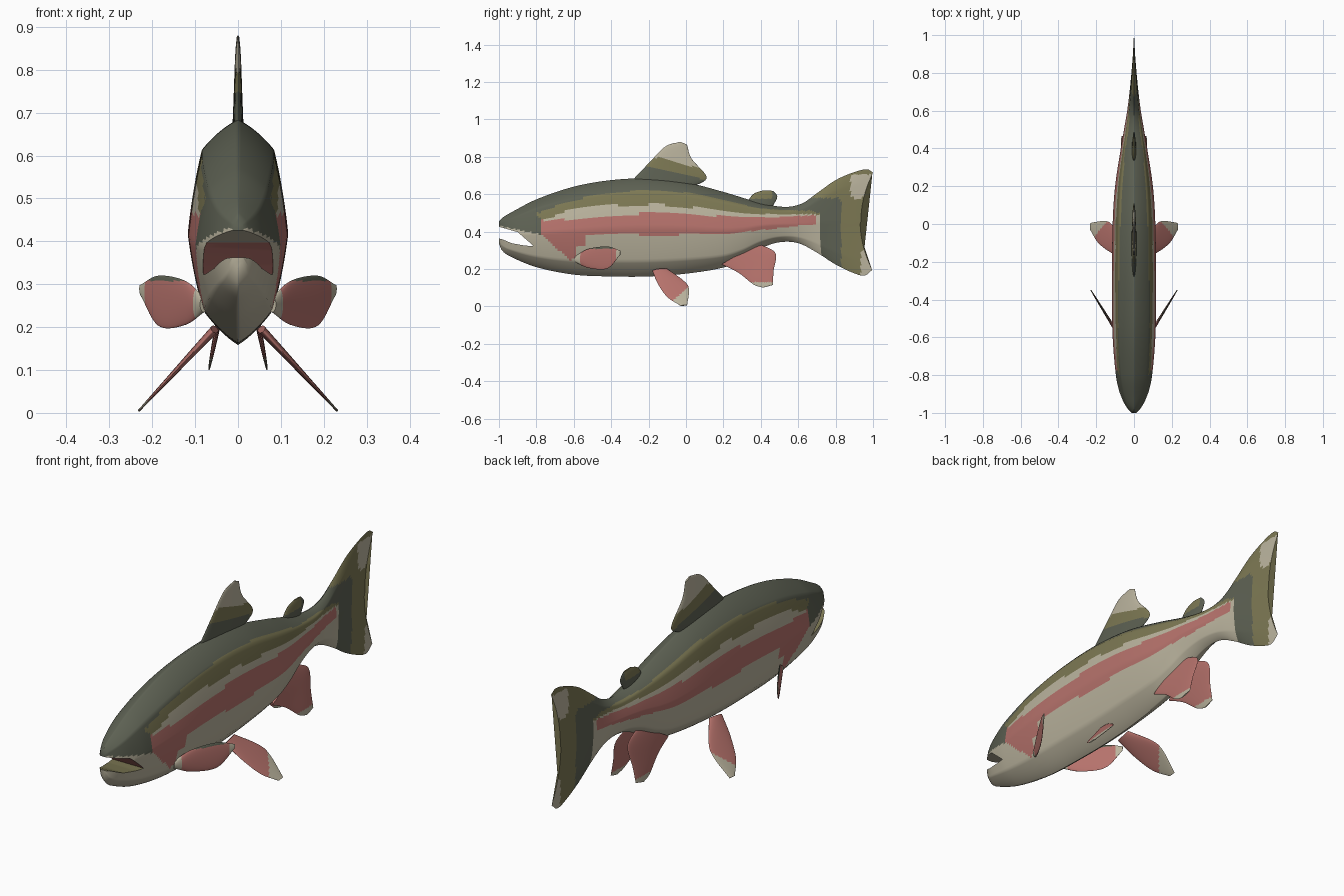
import bpy, bmesh, math
from mathutils import Vector

if "Cube" in bpy.data.objects:
    bpy.data.objects.remove(bpy.data.objects["Cube"])

# ---- colours ----
COLOURS = [("dark_back", (0.112, 0.122, 0.088)), ("olive", (0.205, 0.19, 0.088)),
           ("cream", (0.50, 0.46, 0.345)), ("pink", (0.47, 0.17, 0.15))]
DARK, OLIVE, CREAM, PINK = range(4)
MATS = []
for name, c in COLOURS:
    m = bpy.data.materials.new(name)
    m.diffuse_color = (*c, 1)
    m.use_nodes = True
    m.node_tree.nodes["Principled BSDF"].inputs["Base Color"].default_value = m.diffuse_color
    MATS.append(m)


def curve(pts, x):
    """Smooth value through (x, y) points."""
    if x <= pts[0][0]:
        return pts[0][1]
    for i in range(len(pts) - 1):
        (x0, y0), (x1, y1) = pts[i], pts[i + 1]
        if x <= x1:
            def slope(k):
                a, b = pts[max(k - 1, 0)], pts[min(k + 1, len(pts) - 1)]
                return (b[1] - a[1]) / (b[0] - a[0])
            h = x1 - x0
            t = (x - x0) / h
            return ((2*t**3 - 3*t*t + 1) * y0 + (t**3 - 2*t*t + t) * h * slope(i)
                    + (3*t*t - 2*t**3) * y1 + (t**3 - t*t) * h * slope(i + 1))
    return pts[-1][1]


def loft(name, rings):
    """Closed skin through rings of equal point count."""
    bm = bmesh.new()
    vs = [[bm.verts.new(p) for p in r] for r in rings]
    n = len(vs[0])
    for a, b in zip(vs, vs[1:]):
        for j in range(n):
            bm.faces.new((a[j], a[(j + 1) % n], b[(j + 1) % n], b[j]))
    bm.faces.new(vs[0])
    bm.faces.new(vs[-1])
    bmesh.ops.recalc_face_normals(bm, faces=bm.faces)
    me = bpy.data.meshes.new(name)
    bm.to_mesh(me)
    bm.free()
    ob = bpy.data.objects.new(name, me)
    bpy.context.collection.objects.link(ob)
    return ob


def select(ob):
    bpy.ops.object.select_all(action='DESELECT')
    ob.select_set(True)
    bpy.context.view_layer.objects.active = ob


def finish(ob, rule):
    """Paint faces by rule(centre, normal) and shade smooth."""
    ob.data.materials.clear()
    for m in MATS:
        ob.data.materials.append(m)
    for p in ob.data.polygons:
        p.material_index = rule(p.center, p.normal)
    select(ob)
    bpy.ops.object.shade_smooth_by_angle(angle=math.radians(60))


# ---- body and tail: eight-cornered section swept along y ----
TOP = [(-1, .455), (-.98, .475), (-.93, .505), (-.8, .572), (-.6, .64), (-.4, .675), (-.2, .684),
       (0, .663), (.2, .612), (.4, .553), (.53, .532), (.62, .55), (.7, .605), (.8, .675),
       (.9, .718), (.97, .733), (1, .715)]
BOT = [(-1, .335), (-.985, .3), (-.94, .267), (-.8, .21), (-.6, .17), (-.4, .16), (-.2, .16),
       (0, .175), (.2, .208), (.3, .25), (.4, .31), (.5, .343), (.6, .338), (.7, .288),
       (.8, .225), (.9, .178), (.96, .165), (1, .195)]
WID = [(-1, .016), (-.98, .036), (-.94, .06), (-.88, .08), (-.8, .096), (-.6, .113), (-.4, .117),
       (0, .113), (.2, .1), (.4, .07), (.5, .053), (.6, .036), (.7, .024), (.85, .012), (1, .003)]
CORNERS = [(0, 1), (.72, .73), (1, 0), (.7, -.69), (0, -1), (-.7, -.69), (-1, 0), (-.72, .73)]
SUB = 12
SECTION = []
for k in range(8):
    p = [Vector(CORNERS[(k + d) % 8]) for d in (-1, 0, 1, 2)]
    for j in range(SUB):
        t = j / SUB
        lin = p[1].lerp(p[2], t)
        cat = .5 * (2*p[1] + (p[2] - p[0])*t + (2*p[0] - 5*p[1] + 4*p[2] - p[3])*t*t
                    + (3*p[1] - p[0] - 3*p[2] + p[3])*t**3)
        SECTION.append(lin.lerp(cat, .4))
rings = []
N = 160
for i in range(N + 1):
    s = -1 + 2 * i / N
    hi, lo, w = curve(TOP, s), curve(BOT, s), curve(WID, s)
    notch = .065 * max(0, (s - .65) / .35) ** 1.3      # hollow tail edge
    rings.append([(w * a, s - notch * max(0, 1 - b * b) - .012 * (notch > 0) * (s - .65) * (b < 0),
                   (hi + lo) / 2 + (hi - lo) / 2 * b) for a, b in SECTION])
body = loft("body", rings)

# open mouth cut with a wedge
WEDGE = [(-1.05, .44), (-.98, .42), (-.9, .397), (-.84, .345), (-.815, .322), (-.86, .325),
         (-.93, .337), (-.985, .36), (-1.05, .372)]
cutter = loft("mouth_cutter", [[(x, y, z) for y, z in WEDGE] for x in (-.2, .2)])
cutter.hide_render = True
mod = body.modifiers.new("mouth", 'BOOLEAN')
mod.operation = 'DIFFERENCE'
mod.solver = 'EXACT'
mod.object = cutter
select(body)
bpy.ops.object.modifier_apply(modifier=mod.name)
bpy.data.objects.remove(cutter)

# heights of the flank stripes along y
BACK = [(-.8, .5), (-.7, .535), (-.5, .59), (-.2, .622), (0, .608), (.2, .57), (.4, .525), (.7, .51)]
FLANK = [(-.76, .46), (-.6, .52), (-.2, .545), (0, .532), (.2, .513), (.4, .495), (.7, .492)]
PINK_HI = [(-.76, .46), (-.5, .472), (-.2, .497), (.2, .482), (.4, .474), (.7, .488)]
PINK_LO = [(-.76, .385), (-.2, .383), (.2, .388), (.4, .408), (.7, .442)]


def body_rule(c, n):
    x, y, z = c
    if abs(n.x) < 1e-4 and -.9995 < y < -.81 and .31 < z < .44:   # inside of mouth
        if n.z > .5:
            return OLIVE
        return PINK if y > -.88 else CREAM
    if y > .72 or (y > .68 and z > .5):                           # tail
        if (y > .88 and .58 < z < .705) or (y > .935 and z < .3):
            return CREAM
        return DARK if y < .83 and z < .58 else OLIVE
    if y < -.77:                                                  # head
        edge = .43 - .2 * (y + 1)
        if z < edge:
            return CREAM
        return OLIVE if y > -.8 and .48 < z < .5 else DARK
    if z > curve(BACK, y):
        return DARK
    if z > curve(FLANK, y):
        return OLIVE
    if curve(PINK_LO, y) < z < curve(PINK_HI, y) and y < .69:
        return PINK
    if y < -.54 and z < .42 and z > .25 and z > .37 - .85 * (y + .76) and (z > .32 or y < -.59):
        return PINK                                               # gill cover
    return CREAM


finish(body, body_rule)


# ---- fins: lens section between a leading and a trailing edge ----
def fin(name, lead, trail, xf, normal, thick, rule, side=1):
    def edge(pts, t):
        ks = [i / (len(pts) - 1) for i in range(len(pts))]
        y = curve([(k, p[0]) for k, p in zip(ks, pts)], t)
        z = curve([(k, p[1]) for k, p in zip(ks, pts)], t)
        return Vector((xf(y, z), y, z))
    nrm = Vector(normal).normalized()
    rings = []
    for i in range(29):
        t = i / 28
        a, b = edge(lead, t), edge(trail, t)
        ring = []
        for j in range(40):
            ang = math.tau * j / 40
            p = a.lerp(b, (1 - math.cos(ang)) / 2) + nrm * thick * (1 - .75 * t) * math.sin(ang)
            ring.append((p.x * side, p.y, p.z))
        rings.append(ring)
    finish(loft(name, rings), rule)


def dorsal_rule(c, n):
    h = c.z + .25 * c.y
    return CREAM if h > .757 else OLIVE if h > .702 else DARK


fin("dorsal_fin", [(-.31, .65), (-.2, .765), (-.11, .855), (-.03, .88)],
    [(.04, .64), (.11, .69), (.03, .79), (.005, .865)],
    lambda y, z: 0, (1, 0, 0), .014, dorsal_rule)
fin("adipose_fin", [(.32, .55), (.36, .6), (.41, .62)], [(.46, .53), (.488, .585), (.465, .618)],
    lambda y, z: 0, (1, 0, 0), .012, lambda c, n: OLIVE if c.z > .575 and c.y < .46 else DARK)

for side, tag in ((1, "right"), (-1, "left")):
    fin("pectoral_fin_" + tag, [(-.59, .27), (-.52, .308), (-.42, .32), (-.35, .298)],
        [(-.59, .235), (-.52, .205), (-.42, .203), (-.352, .275)],
        lambda y, z: .235 + (y + .34) * .62, (.85, -.52, 0), .01,
        lambda c, n: DARK if c.z > .308 else CREAM if c.y < -.565 or c.y > -.375 else PINK, side)
    fin("pelvic_fin_" + tag, [(-.18, .19), (-.15, .12), (-.1, .05), (-.03, .004)],
        [(-.1, .2), (-.01, .135), (.016, .09), (.006, .006)],
        lambda y, z: .05 + (.2 - z) * .93, (.73, 0, .68), .01,
        lambda c, n: CREAM if c.z < .03 + .9 * (c.y + .07) and c.z < .105 and c.y > -.075 else PINK, side)
    fin("anal_fin_" + tag, [(.19, .225), (.28, .18), (.36, .118), (.41, .1)],
        [(.39, .335), (.478, .285), (.468, .19), (.465, .115)],
        lambda y, z: .068 - .2 * (z - .1), (1, 0, .2), .01,
        lambda c, n: CREAM if c.z < .13 else PINK, side)
